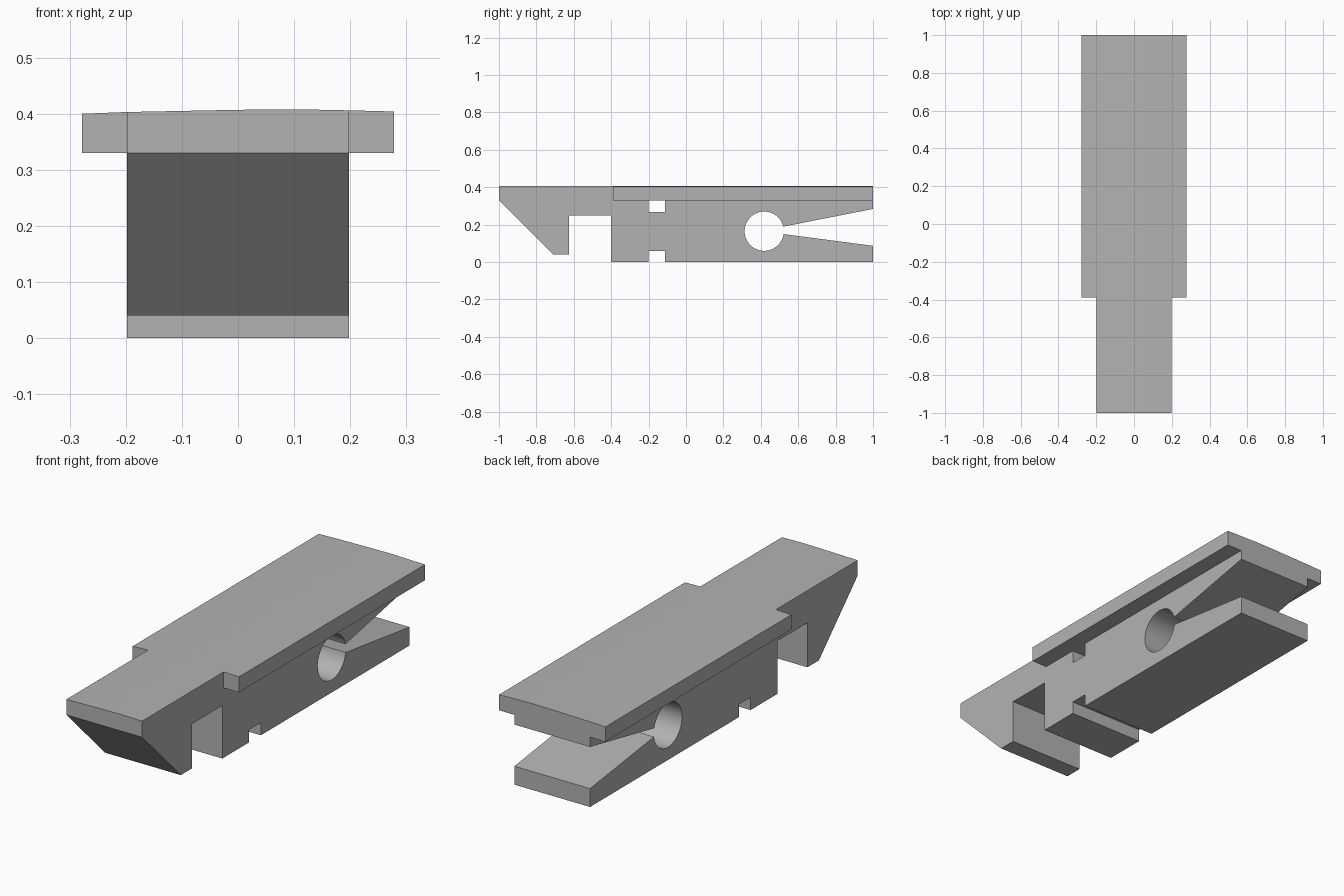
import bpy, bmesh
from math import cos, sin, radians
from mathutils import Vector

if "Cube" in bpy.data.objects:
    bpy.data.objects.remove(bpy.data.objects["Cube"], do_unlink=True)

HALF_BODY, HALF_DECK = 0.198, 0.278   # half widths
DECK_Z, STEP_Y = 0.33, -0.39          # deck underside, start of the wide part

grey = bpy.data.materials.new("plain grey")
grey.use_nodes = True
COLOUR = (0.45, 0.45, 0.45, 1)
grey.diffuse_color = COLOUR
grey.node_tree.nodes["Principled BSDF"].inputs["Base Color"].default_value = COLOUR


def prism(name, points, push):
    """Extrude a closed outline along a vector."""
    bm = bmesh.new()
    face = bm.faces.new([bm.verts.new(p) for p in points])
    new = bmesh.ops.extrude_face_region(bm, geom=[face])["geom"]
    verts = [g for g in new if isinstance(g, bmesh.types.BMVert)]
    bmesh.ops.translate(bm, verts=verts, vec=Vector(push))
    bmesh.ops.recalc_face_normals(bm, faces=bm.faces)
    mesh = bpy.data.meshes.new(name)
    bm.to_mesh(mesh)
    bm.free()
    mesh.materials.append(grey)
    obj = bpy.data.objects.new(name, mesh)
    bpy.context.collection.objects.link(obj)
    return obj


def combine(target, other, operation):
    """Apply a boolean and discard the helper."""
    mod = target.modifiers.new("combine", "BOOLEAN")
    mod.operation, mod.solver, mod.object = operation, "EXACT", other
    bpy.context.view_layer.objects.active = target
    bpy.ops.object.modifier_apply(modifier=mod.name)
    bpy.data.objects.remove(other, do_unlink=True)


# Body side outline: hook, jaw gap, notches, flexing slit with round relief
hook = [(-1, DECK_Z), (-0.71, 0.04), (-0.625, 0.04), (-0.625, 0.25), (-0.4, 0.25), (-0.4, 0)]
lower_notch = [(-0.2, 0), (-0.2, 0.06), (-0.112, 0.06), (-0.112, 0)]
lower_leg = [(1, 0), (1, 0.087)]
START, END, STEPS = -8.5, -346.5, 56
angles = [radians(START + (END - START) * i / STEPS) for i in range(STEPS + 1)]
relief = [(0.418 + 0.105 * cos(a), 0.165 + 0.105 * sin(a)) for a in angles]
upper_leg = [(1, 0.284), (1, DECK_Z)]
upper_notch = [(-0.112, DECK_Z), (-0.112, 0.267), (-0.2, 0.267), (-0.2, DECK_Z)]
outline = hook + lower_notch + lower_leg + relief + upper_leg + upper_notch
clip = prism("clip_body", [(-HALF_BODY, y, z) for y, z in outline], (2 * HALF_BODY, 0, 0))

# Deck with a slightly crowned top
crown = [(HALF_DECK, 0.404), (0.2, 0.406), (0.1, 0.408), (0, 0.407),
         (-0.1, 0.405), (-0.2, 0.403), (-HALF_DECK, 0.4)]
section = [(-HALF_DECK, DECK_Z), (HALF_DECK, DECK_Z)] + crown
deck = prism("deck", [(x, -1, z) for x, z in section], (0, 2, 0))

# Narrow the front of the deck to the body width
for side in (-1, 1):
    inner, outer = side * HALF_BODY, side * 0.4
    corner = [(inner, -1.1, 0.2), (outer, -1.1, 0.2), (outer, STEP_Y, 0.2), (inner, STEP_Y, 0.2)]
    combine(deck, prism("corner_cutter", corner, (0, 0, 0.4)), "DIFFERENCE")
combine(clip, deck, "UNION")

bpy.ops.object.select_all(action="DESELECT")
clip.select_set(True)
bpy.context.view_layer.objects.active = clip
bpy.ops.object.shade_smooth_by_angle()
